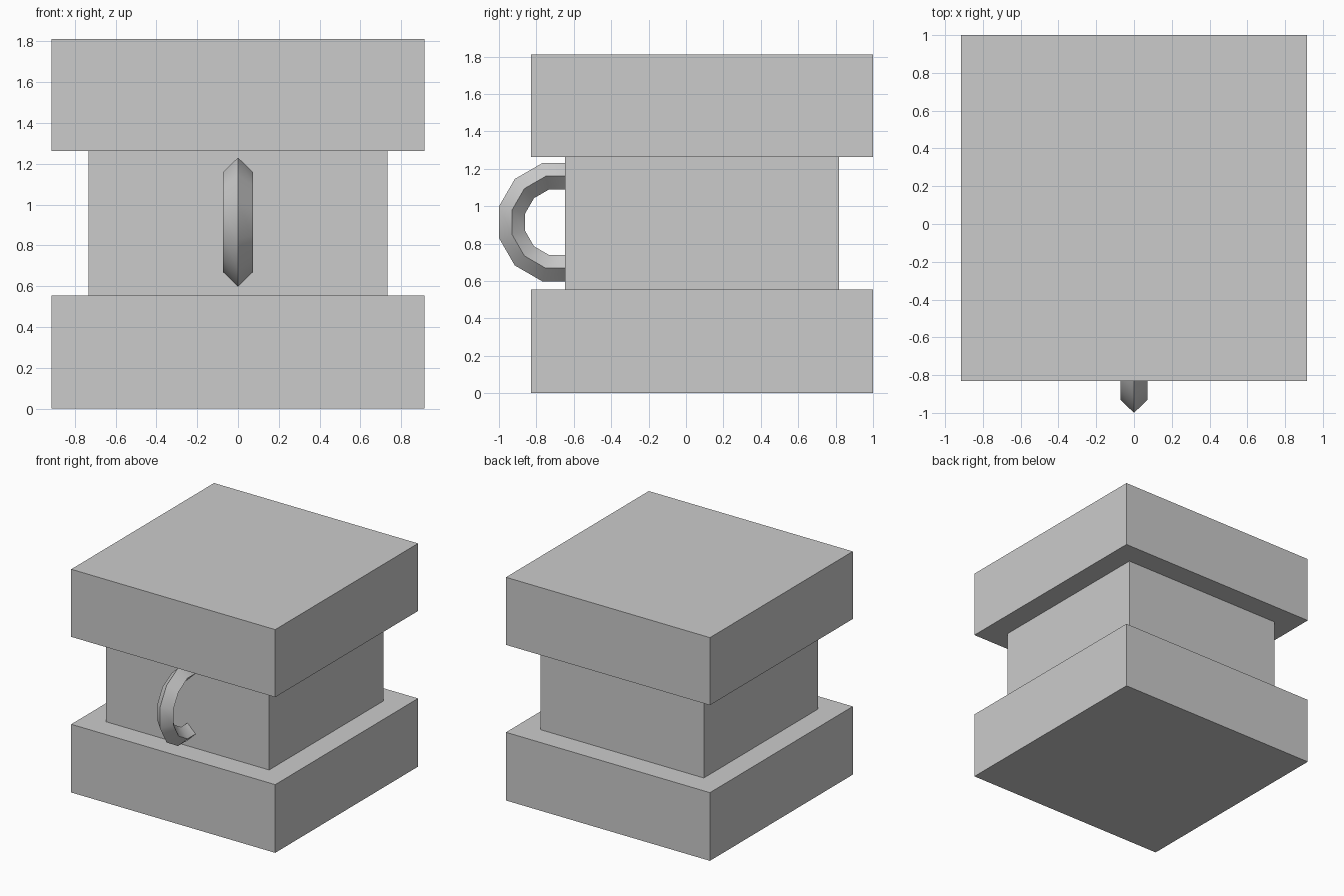
import bpy
import math

cube = bpy.data.objects.get("Cube")
if cube:
    bpy.data.objects.remove(cube, do_unlink=True)

CENTRE_Y = 0.085

# Single grey material
grey = bpy.data.materials.new("plain grey")
grey.use_nodes = True
colour = (0.6, 0.6, 0.6, 1)
grey.diffuse_color = colour
grey.node_tree.nodes["Principled BSDF"].inputs["Base Color"].default_value = colour


def block(name, width, bottom, top):
    """Square block between two heights."""
    bpy.ops.mesh.primitive_cube_add(size=1, location=(0, CENTRE_Y, (bottom + top) / 2))
    obj = bpy.context.object
    obj.name = name
    obj.scale = (width, width, top - bottom)
    bpy.ops.object.transform_apply(location=False, rotation=False, scale=True)
    obj.data.materials.append(grey)


# Stacked body
block("base_block", 1.83, 0, 0.553)
block("middle_block", 1.464, 0.553, 1.262)
block("top_block", 1.83, 1.262, 1.81)

# Ring handle with a diamond section, half sunk into the front
bpy.ops.mesh.primitive_torus_add(
    major_segments=12, minor_segments=4,
    major_radius=0.2545, minor_radius=0.0725,
    location=(0, -0.684, 0.914),
    rotation=(math.radians(15), math.radians(90), 0))
handle = bpy.context.object
handle.name = "ring_handle"
# Turn the ring about its own axis so a flat segment faces forward
handle.rotation_euler = (0, math.radians(90), 0)
for v in handle.data.vertices:
    x, y, z = v.co
    a = math.radians(15)
    v.co = (x * math.cos(a) - y * math.sin(a), x * math.sin(a) + y * math.cos(a), z)
handle.data.materials.append(grey)
bpy.ops.object.shade_smooth_by_angle(angle=math.radians(30))
